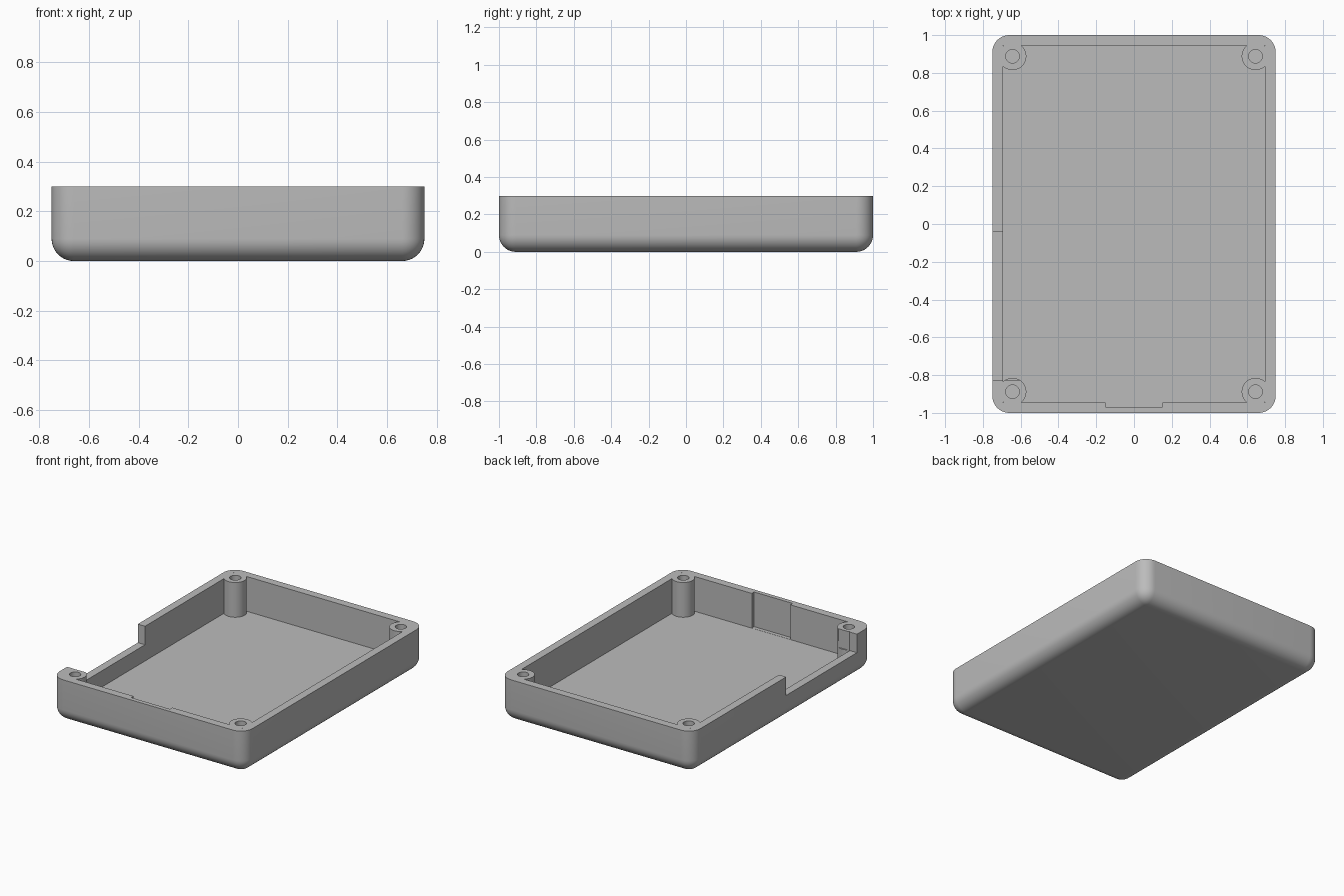
import bpy
import bmesh
from math import radians
from mathutils import Matrix, Vector

cube = bpy.data.objects.get("Cube")
if cube:
    bpy.data.objects.remove(cube, do_unlink=True)

# Main dimensions
HALF_X, HALF_Y, HEIGHT = 0.75, 1.0, 0.3
WALL, FILLET = 0.056, 0.09
POST_X, POST_Y, POST_R, HOLE_R = 0.643, 0.888, 0.073, 0.036
ABOVE = 0.4

grey = bpy.data.materials.new("light_grey_plastic")
grey.use_nodes = True
color = (0.5, 0.5, 0.5, 1)
grey.diffuse_color = color
grey.node_tree.nodes["Principled BSDF"].inputs["Base Color"].default_value = color


def finish(bm, name):
    mesh = bpy.data.meshes.new(name)
    bm.to_mesh(mesh)
    bm.free()
    mesh.materials.append(grey)
    obj = bpy.data.objects.new(name, mesh)
    bpy.context.collection.objects.link(obj)
    return obj


def box_mesh(low, high):
    low, high = Vector(low), Vector(high)
    bm = bmesh.new()
    place = Matrix.Translation((low + high) / 2) @ Matrix.Diagonal((*(high - low), 1))
    bmesh.ops.create_cube(bm, size=1, matrix=place)
    return bm


def corner_cylinders(name, radius, low, high):
    """Four upright cylinders, one at each screw position."""
    bm = bmesh.new()
    for sx in (-1, 1):
        for sy in (-1, 1):
            centre = (sx * POST_X, sy * POST_Y, (low + high) / 2)
            bmesh.ops.create_cone(bm, cap_ends=True, segments=48, radius1=radius,
                                  radius2=radius, depth=high - low,
                                  matrix=Matrix.Translation(centre))
    return finish(bm, name)


def cut(target, cutter):
    """Subtract the cutter from the target and discard it."""
    mod = target.modifiers.new("cut", 'BOOLEAN')
    mod.operation = 'DIFFERENCE'
    mod.solver = 'EXACT'
    mod.object = cutter
    bpy.context.view_layer.objects.active = target
    bpy.ops.object.modifier_apply(modifier=mod.name)
    bpy.data.objects.remove(cutter, do_unlink=True)


# Outer block, rounded on its upright and bottom edges
bm = box_mesh((-HALF_X, -HALF_Y, 0), (HALF_X, HALF_Y, HEIGHT))
rounded = [e for e in bm.edges if min(v.co.z for v in e.verts) < 0.01]
bmesh.ops.bevel(bm, geom=rounded, offset=FILLET, offset_type='OFFSET',
                segments=10, profile=0.5, affect='EDGES')
tray = finish(bm, "case_tray")

# Cavity that leaves the four screw posts standing
inner_x, inner_y = HALF_X - WALL, HALF_Y - WALL
cavity = finish(box_mesh((-inner_x, -inner_y, WALL), (inner_x, inner_y, ABOVE)), "cavity")
cut(cavity, corner_cylinders("post_shapes", POST_R, -0.1, ABOVE + 0.1))
cut(tray, cavity)

# Screw holes
cut(tray, corner_cylinders("screw_holes", HOLE_R, WALL + 0.005, ABOVE))

# Opening in the side wall, trimming the edge of one post
cut(tray, finish(box_mesh((-0.8, -0.825, 0.17), (-0.6, -0.04, ABOVE)), "side_opening"))

# Shallow recess inside the front wall
cut(tray, finish(box_mesh((-0.15, -0.97, WALL + 0.001), (0.15, -0.9, ABOVE)), "front_recess"))

bpy.ops.object.select_all(action='DESELECT')
tray.select_set(True)
bpy.context.view_layer.objects.active = tray
bpy.ops.object.shade_smooth_by_angle(angle=radians(30))
